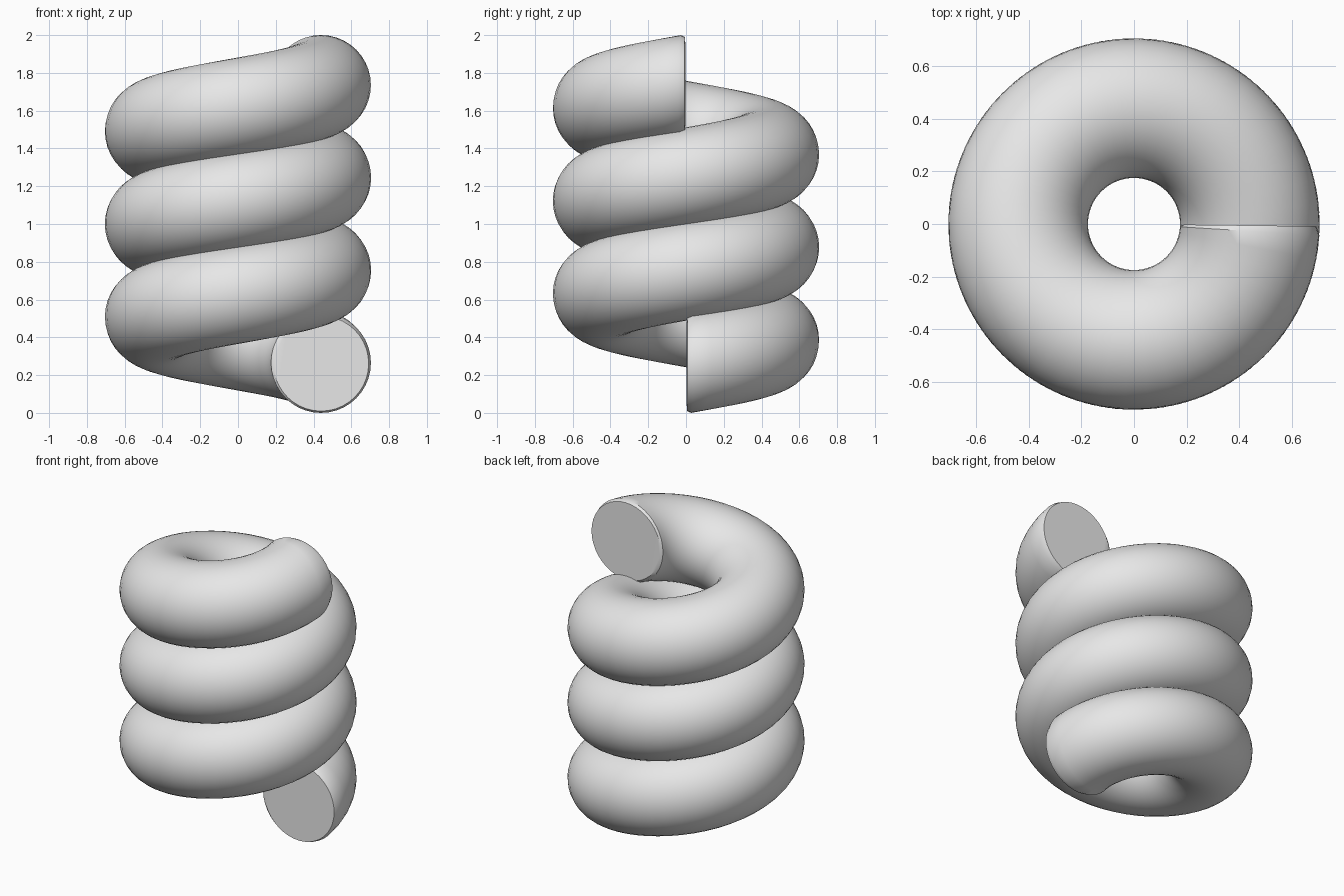
import bpy
import bmesh
from math import sin, cos, pi, radians

cube = bpy.data.objects.get("Cube")
if cube:
    bpy.data.objects.remove(cube, do_unlink=True)

COIL_R, TUBE_R = 0.44, 0.265   # helix radius and tube radius
TURNS, STEPS, SIDES = 3, 144, 40
Z_LOW, Z_HIGH = TUBE_R, 2 - TUBE_R
START = radians(3.5)           # full-width rings stop just short of the ends
END = TURNS * 2 * pi - START

# Plain grey material
grey = bpy.data.materials.new("plain_grey")
grey.use_nodes = True
colour = (0.8, 0.8, 0.8, 1)
grey.diffuse_color = colour
grey.node_tree.nodes["Principled BSDF"].inputs["Base Color"].default_value = colour

bm = bmesh.new()


def ring(angle, radius):
    """One upright circular section of the tube at an angle round the axis."""
    z = Z_LOW + (Z_HIGH - Z_LOW) * (angle - START) / (END - START)
    verts = []
    for i in range(SIDES):
        t = 2 * pi * i / SIDES
        r = COIL_R + radius * cos(t)
        verts.append(bm.verts.new((r * cos(angle), r * sin(angle), z + radius * sin(t))))
    return verts


# Tube sections, with a narrow bevelled rim at each end
lip = radians(2.8)
rings = [ring(START - lip, TUBE_R * 0.95)]
rings += [ring(START + (END - START) * i / STEPS, TUBE_R) for i in range(STEPS + 1)]
rings.append(ring(END + lip, TUBE_R * 0.95))

# Tube wall and flat end caps
for a, b in zip(rings, rings[1:]):
    for i in range(SIDES):
        j = (i + 1) % SIDES
        bm.faces.new((a[i], a[j], b[j], b[i]))
bm.faces.new(rings[0])
bm.faces.new(rings[-1])
bmesh.ops.recalc_face_normals(bm, faces=bm.faces)

mesh = bpy.data.meshes.new("spring_coil")
bm.to_mesh(mesh)
bm.free()
mesh.materials.append(grey)
coil = bpy.data.objects.new("spring_coil", mesh)
bpy.context.collection.objects.link(coil)

# Smooth wall with crisp ends
bpy.ops.object.select_all(action="DESELECT")
coil.select_set(True)
bpy.context.view_layer.objects.active = coil
bpy.ops.object.shade_smooth_by_angle(angle=radians(35))
